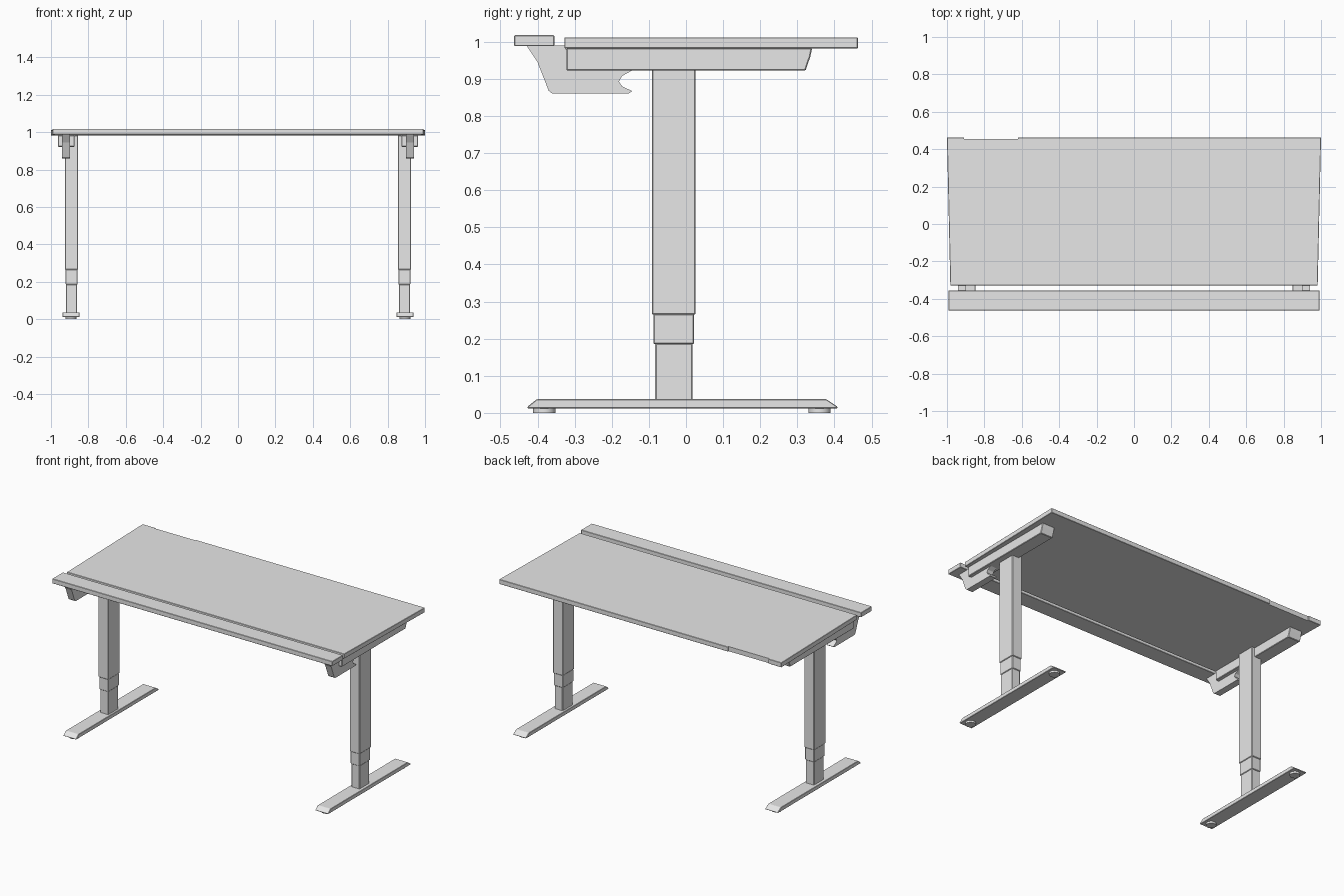
import bpy
import bmesh

cube = bpy.data.objects.get("Cube")
if cube:
    bpy.data.objects.remove(cube, do_unlink=True)

grey = bpy.data.materials.new("light grey")
grey.use_nodes = True
grey.diffuse_color = (0.8, 0.8, 0.8, 1)
grey.node_tree.nodes["Principled BSDF"].inputs["Base Color"].default_value = (0.8, 0.8, 0.8, 1)


def prism(name, outline, place, low, high, bevel=0):
    """Extrude a 2D outline from low to high; place maps (a, b, depth) to xyz."""
    bm = bmesh.new()
    face = bm.faces.new([bm.verts.new(place(a, b, low)) for a, b in outline])
    new = bmesh.ops.extrude_face_region(bm, geom=[face])["geom"]
    shift = [h - l for h, l in zip(place(0, 0, high), place(0, 0, low))]
    bmesh.ops.translate(bm, vec=shift, verts=[v for v in new if isinstance(v, bmesh.types.BMVert)])
    bmesh.ops.recalc_face_normals(bm, faces=bm.faces)
    mesh = bpy.data.meshes.new(name)
    bm.to_mesh(mesh)
    bm.free()
    mesh.materials.append(grey)
    obj = bpy.data.objects.new(name, mesh)
    bpy.context.collection.objects.link(obj)
    if bevel:
        mod = obj.modifiers.new("edges", "BEVEL")
        mod.width = bevel
        mod.segments = 1
    return obj


def side_profile(a, b, d):
    return (d, a, b)


def plan(a, b, d):
    return (a, b, d)


def box(name, x, y, z, bevel=0):
    corners = [(x[0], y[0]), (x[1], y[0]), (x[1], y[1]), (x[0], y[1])]
    return prism(name, corners, plan, z[0], z[1], bevel)


# Desktop, a touch wider at the back, and the separate front bar
desktop = prism("desktop", [(-0.982, -0.328), (0.982, -0.328), (1, 0.463), (-1, 0.463)],
                plan, 0.982, 1.012, 0.002)
box("front_bar", (-0.992, 0.992), (-0.463, -0.355), (0.988, 1.018), 0.002)

# Shallow recess along the back edge
cutter = box("recess_cutter", (-0.91, -0.62), (0.455, 0.5), (0.97, 1.03))
cutter.hide_render = True
cutter.hide_set(True)
cut = desktop.modifiers.new("recess", "BOOLEAN")
cut.operation = "DIFFERENCE"
cut.object = cutter

foot_outline = [(-0.427, 0.012), (0.408, 0.012), (0.408, 0.017), (0.378, 0.037),
                (-0.402, 0.037), (-0.427, 0.017)]
rail_outline = [(-0.322, 0.922), (0.322, 0.922), (0.335, 0.96), (0.34, 0.983), (-0.322, 0.983)]
bracket_outline = [(-0.43, 0.99), (-0.40, 0.945), (-0.37, 0.868), (-0.36, 0.86),
                   (-0.155, 0.86), (-0.145, 0.867), (-0.172, 0.88), (-0.181, 0.893),
                   (-0.172, 0.908), (-0.145, 0.923), (-0.145, 0.98), (-0.325, 0.98),
                   (-0.325, 0.99)]
# Leg stages: half width, front y, back y, bottom z, top z
stages = {"lower": (0.029, -0.083, 0.018, 0.03, 0.187),
          "middle": (0.032, -0.088, 0.022, 0.185, 0.267),
          "upper": (0.035, -0.092, 0.026, 0.265, 0.983)}

for side, s in (("left", 1), ("right", -1)):
    def span(inner, outer):
        return sorted((s * inner, s * outer))

    # Telescopic leg
    for stage, (half, front, back, bottom, top) in stages.items():
        box(f"{side}_{stage}_leg", span(0.89 - half, 0.89 + half), (front, back),
            (bottom, top), 0.003)

    # Foot with sloping ends and round pads
    prism(f"{side}_foot", foot_outline, side_profile, *span(0.847, 0.938), 0.002)
    for end, y in (("front", -0.382), ("back", 0.36)):
        bpy.ops.mesh.primitive_cylinder_add(vertices=24, radius=0.03, depth=0.014,
                                            location=(s * 0.893, y, 0.007))
        pad = bpy.context.object
        pad.name = f"{side}_{end}_foot_pad"
        pad.data.materials.append(grey)
        bpy.ops.object.shade_smooth_by_angle()

    # Rail under the desktop and hooked bracket carrying the front bar
    prism(f"{side}_rail", rail_outline, side_profile, *span(0.875, 0.963), 0.003)
    prism(f"{side}_bracket", bracket_outline, side_profile, *span(0.898, 0.941))
